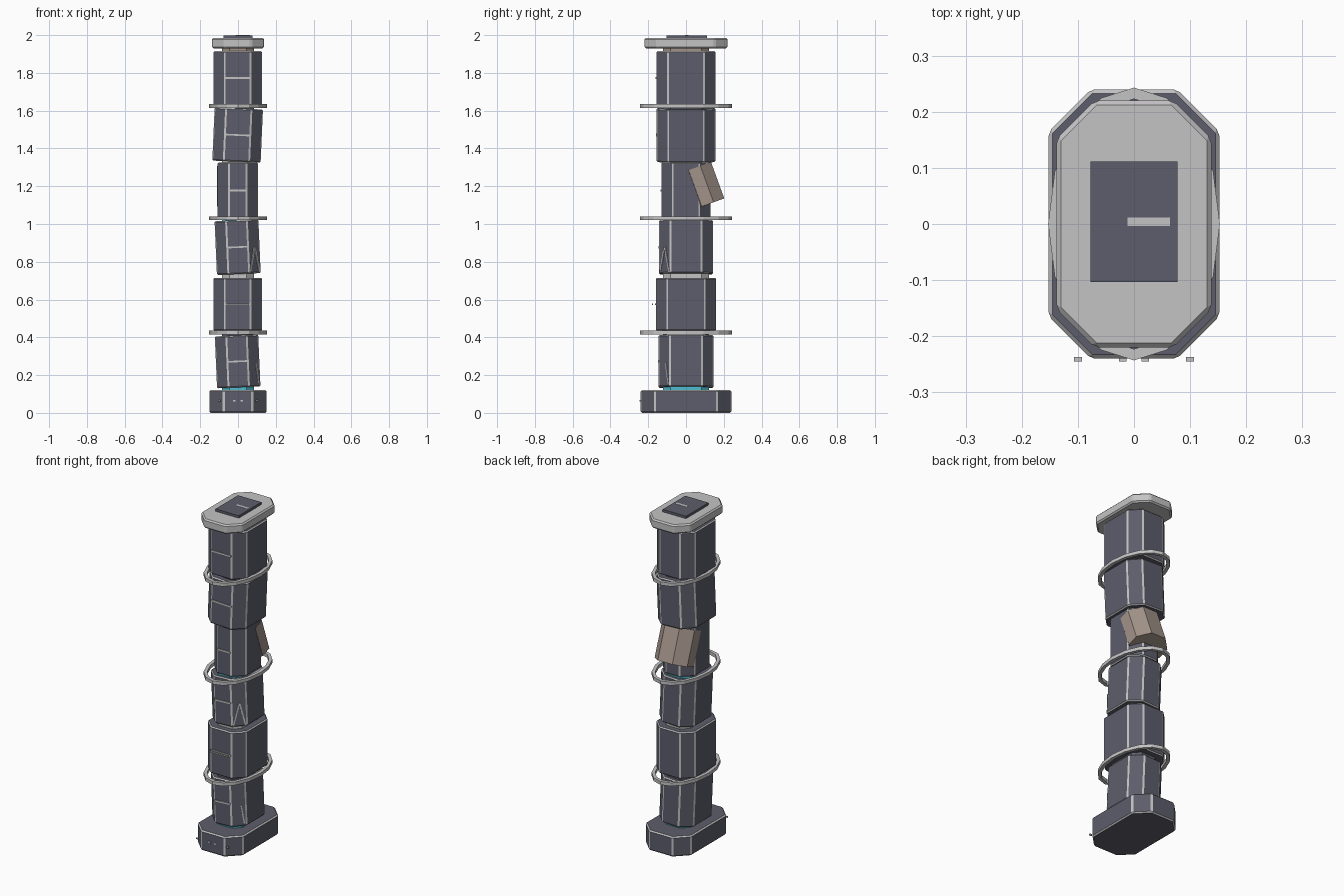
import bpy
import math
from mathutils import Euler, Vector

old = bpy.data.objects.get("Cube")
if old:
    bpy.data.objects.remove(old, do_unlink=True)


def material(name, rgb):
    mat = bpy.data.materials.new(name)
    mat.use_nodes = True
    colour = (*rgb, 1)
    mat.diffuse_color = colour
    mat.node_tree.nodes["Principled BSDF"].inputs["Base Color"].default_value = colour
    return mat


slate = material("dark slate", (0.11, 0.11, 0.15))
pale = material("pale grey", (0.56, 0.55, 0.56))
clay = material("dusty brown", (0.36, 0.29, 0.25))
cyan = material("glowing cyan", (0.08, 0.5, 0.62))


def make(name, verts, faces, mats, location, rotation=(0, 0, 0)):
    mesh = bpy.data.meshes.new(name)
    mesh.from_pydata(verts, [], faces)
    obj = bpy.data.objects.new(name, mesh)
    for mat in mats:
        mesh.materials.append(mat)
    obj.location = location
    obj.rotation_euler = [math.radians(a) for a in rotation]
    bpy.context.collection.objects.link(obj)
    return obj


def octagon_block(name, half_x, half_y, height, cut, mats, location,
                  rotation=(0, 0, 0), bevel=0.0):
    """Box with four cut corners; bevelled edges take the second material."""
    x, y, c = half_x, half_y, cut
    ring = [(x, c - y), (x, y - c), (x - c, y), (c - x, y),
            (-x, y - c), (-x, c - y), (c - x, -y), (x - c, -y)]
    n = len(ring)
    verts = [(px, py, s * height / 2) for s in (-1, 1) for px, py in ring]
    faces = [tuple(reversed(range(n))), tuple(range(n, 2 * n))]
    faces += [(i, (i + 1) % n, (i + 1) % n + n, i + n) for i in range(n)]
    obj = make(name, verts, faces, mats, location, rotation)
    if bevel:
        mod = obj.modifiers.new("edge_trim", "BEVEL")
        mod.width = bevel
        mod.segments = 1
        mod.limit_method = "ANGLE"
        mod.material = len(mats) - 1
    return obj


def box(name, size, mat, location, rotation=(0, 0, 0)):
    hx, hy, hz = (s / 2 for s in size)
    verts = [(x, y, z) for x in (-hx, hx) for y in (-hy, hy) for z in (-hz, hz)]
    faces = [(0, 1, 3, 2), (4, 6, 7, 5), (0, 4, 5, 1),
             (2, 3, 7, 6), (0, 2, 6, 4), (1, 5, 7, 3)]
    return make(name, verts, faces, [mat], location, rotation)


def oval_ring(name, z, sides=16):
    """Flat oval band with a rectangular section."""
    verts = []
    for i in range(sides):
        a = math.tau * i / sides
        for inset, dz in ((0, -.01), (0, .01), (.02, .01), (.02, -.01)):
            verts.append(((.153 - inset) * math.cos(a), (.243 - inset) * math.sin(a), dz))
    faces = []
    for i in range(sides):
        j = (i + 1) % sides
        for k in range(4):
            m = (k + 1) % 4
            faces.append((i * 4 + k, j * 4 + k, j * 4 + m, i * 4 + m))
    return make(name, verts, faces, [pale], (0, 0, z))


# Foot, with small marker bars on its front
octagon_block("base", .152, .24, .12, .075, [slate, pale], (0, 0, .06), bevel=.007)
for i, x in enumerate((-.1, -.02, .02, .1)):
    box(f"base_marker_{i + 1}", (.014, .008, .008), pale, (x, -.241, .065))

# Stacked column sections: bottom, top, half width, half depth, lean
sections = [
    (.135, .41, .115, .145, -2.5),
    (.435, .715, .129, .16, 0),
    (.735, 1.02, .116, .142, -2.5),
    (1.03, 1.325, .107, .131, 0),
    (1.33, 1.612, .128, .155, 2.5),
    (1.63, 1.915, .129, .157, 0),
]
for i, (low, high, hx, hy, lean) in enumerate(sections):
    mid = (low + high) / 2
    octagon_block(f"column_section_{i + 1}", hx, hy, high - low, .06,
                  [slate, pale], (-.002, 0, mid), (0, lean, 0), .006)
    box(f"front_seam_{i + 1}", (2 * hx - .125, .006, .009), pale,
        (-.002, -hy - .001, mid), (0, lean, 0))
box("seam_tab", (.12, .004, .008), pale, (-.002, -.177, .575))

# Connectors in the gaps between sections
joints = [(.127, .03, cyan), (.423, .05, slate), (.725, .04, pale), (1.025, .03, cyan),
          (1.327, .03, pale), (1.62, .05, slate), (1.922, .03, clay)]
for i, (z, height, mat) in enumerate(joints):
    octagon_block(f"joint_{i + 1}", .085, .122, height, .04, [mat], (0, 0, z))

# Oval bands around the column
for i, z in enumerate((.425, 1.03, 1.625)):
    oval_ring(f"band_{i + 1}", z)

# Tilted brown block lodged in the back
octagon_block("lodged_block", .108, .093, .205, .06, [clay],
              (-.002, .08, 1.2), (20, 0, 0))

# Crack lines on the front left corner faces
for i, (sx, sz, turn) in enumerate(((-.018, .81, 14), (.018, .81, -14))):
    along = Vector((sx, 0, 0))
    along.rotate(Euler((0, 0, math.radians(45))))
    spot = Vector((.088, -.1125, sz)) + along
    box(f"crack_{i + 1}", (.008, .006, .14), pale, spot, (0, turn, 45))
box("lower_crack", (.007, .006, .11), pale, (.101, -.1, .21), (0, -10, 45))

# Cap with a dark plate and a pale slot
octagon_block("cap", .138, .22, .055, .068, [pale], (0, 0, 1.957), bevel=.008)
box("cap_plate", (.155, .214, .016), slate, (0, .004, 1.991))
box("cap_slot", (.076, .016, .003), pale, (.026, .004, 1.9985))
